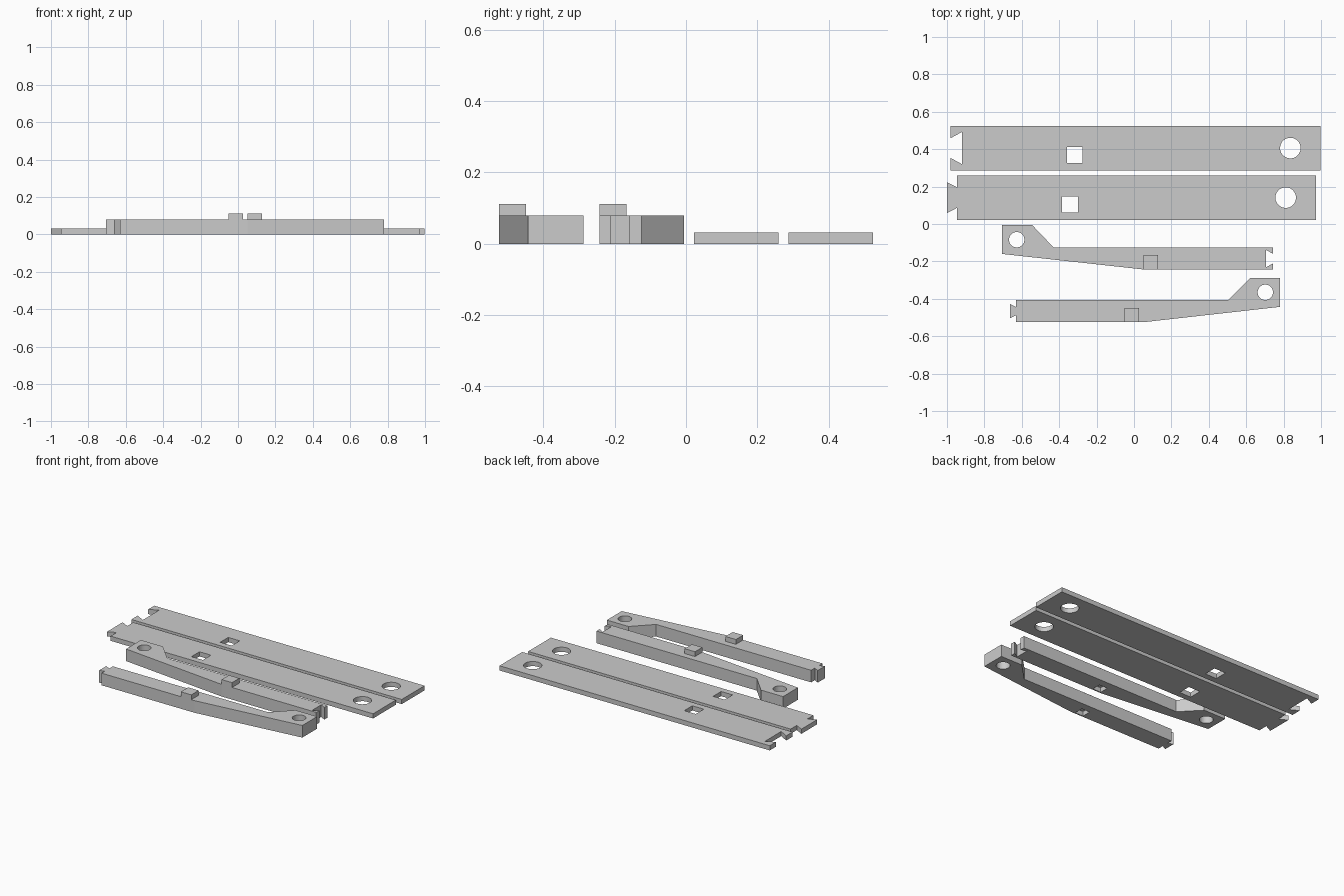
import bpy, bmesh, math

if "Cube" in bpy.data.objects:
    bpy.data.objects.remove(bpy.data.objects["Cube"])

grey = bpy.data.materials.new("plain_grey")
grey.diffuse_color = (0.6, 0.6, 0.6, 1)
grey.use_nodes = True
grey.node_tree.nodes["Principled BSDF"].inputs["Base Color"].default_value = grey.diffuse_color

PLANK_H, LEG_H, PEG_H = 0.031, 0.08, 0.112


def prism(name, outline, z0, z1):
    """Extrude a flat outline from z0 up to z1."""
    bm = bmesh.new()
    base = bm.faces.new([bm.verts.new((x, y, z0)) for x, y in outline])
    top = bmesh.ops.extrude_face_region(bm, geom=[base])["geom"]
    bmesh.ops.translate(bm, vec=(0, 0, z1 - z0),
                        verts=[v for v in top if isinstance(v, bmesh.types.BMVert)])
    bmesh.ops.recalc_face_normals(bm, faces=bm.faces)
    mesh = bpy.data.meshes.new(name)
    bm.to_mesh(mesh)
    bm.free()
    obj = bpy.data.objects.new(name, mesh)
    bpy.context.collection.objects.link(obj)
    mesh.materials.append(grey)
    return obj


def rect(x0, x1, y0, y1):
    return [(x0, y0), (x1, y0), (x1, y1), (x0, y1)]


def circle(cx, cy, r, n=48):
    return [(cx + r * math.cos(2 * math.pi * i / n),
             cy + r * math.sin(2 * math.pi * i / n)) for i in range(n)]


def cut(obj, outline, z0, z1):
    """Cut a prism out of the object and remove the cutter."""
    cutter = prism("cutter", outline, z0, z1)
    cutter.hide_render = True
    mod = obj.modifiers.new("cut", 'BOOLEAN')
    mod.operation, mod.solver, mod.object = 'DIFFERENCE', 'EXACT', cutter
    bpy.context.view_layer.objects.active = obj
    bpy.ops.object.modifier_apply(modifier=mod.name)
    bpy.data.objects.remove(cutter)


def joint(x_outer, x_inner, yc, half_outer, half_inner):
    """Dovetail corners, listed from low y to high y."""
    return [(x_inner, yc - half_inner), (x_outer, yc - half_outer),
            (x_outer, yc + half_outer), (x_inner, yc + half_inner)]


# Flat planks: one with a socket end, one with a dovetail end
yc = 0.406
socket = [(-0.98, yc - 0.053), (-0.92, yc - 0.086),
          (-0.92, yc + 0.086), (-0.98, yc + 0.053)]
socket_plank = prism("socket_plank", [(0.996, 0.525), (0.996, 0.287), (-0.98, 0.287)]
                     + socket + [(-0.98, 0.525)], 0, PLANK_H)
yc = 0.141
tail_plank = prism("dovetail_plank", [(0.972, 0.26), (0.972, 0.022), (-0.947, 0.022)]
                   + joint(-1.0, -0.947, yc, 0.083, 0.055) + [(-0.947, 0.26)], 0, PLANK_H)

# Round holes and square mortises in the planks
for plank, hx, hy, sx, sy in ((socket_plank, 0.836, 0.406, -0.317, 0.369),
                              (tail_plank, 0.811, 0.141, -0.342, 0.104)):
    cut(plank, circle(hx, hy, 0.055), -0.1, 0.2)
    cut(plank, rect(sx - 0.042, sx + 0.042, sy - 0.042, sy + 0.042), -0.1, 0.2)

# Tapered legs: one with a socket end, one with a dovetail end
yc = -0.185
socket = [(0.742, yc - 0.026), (0.705, yc - 0.047),
          (0.705, yc + 0.047), (0.742, yc + 0.026)]
socket_leg = prism("socket_leg", [(-0.706, -0.005), (-0.706, -0.16), (0.05, -0.243),
                                  (0.742, -0.243)] + socket
                   + [(0.742, -0.125), (-0.43, -0.125), (-0.545, -0.005)], 0, LEG_H)
yc = -0.466
tail_leg = prism("dovetail_leg", [(0.78, -0.288), (0.78, -0.443), (0.05, -0.525),
                                  (-0.63, -0.525)]
                 + joint(-0.664, -0.63, yc, 0.039, 0.021)
                 + [(-0.63, -0.407), (0.503, -0.407), (0.622, -0.288)], 0, LEG_H)

# Round holes, square pegs on top and matching shallow recesses underneath
for leg, hx, hy, px, py in ((socket_leg, -0.627, -0.084, 0.089, -0.205),
                            (tail_leg, 0.702, -0.365, -0.012, -0.487)):
    cut(leg, circle(hx, hy, 0.041), -0.1, 0.2)
    cut(leg, rect(px - 0.03, px + 0.03, py - 0.03, py + 0.03), -0.1, 0.03)
    prism(leg.name + "_peg", rect(px - 0.038, px + 0.038, py - 0.038, py + 0.038),
          LEG_H, PEG_H)
